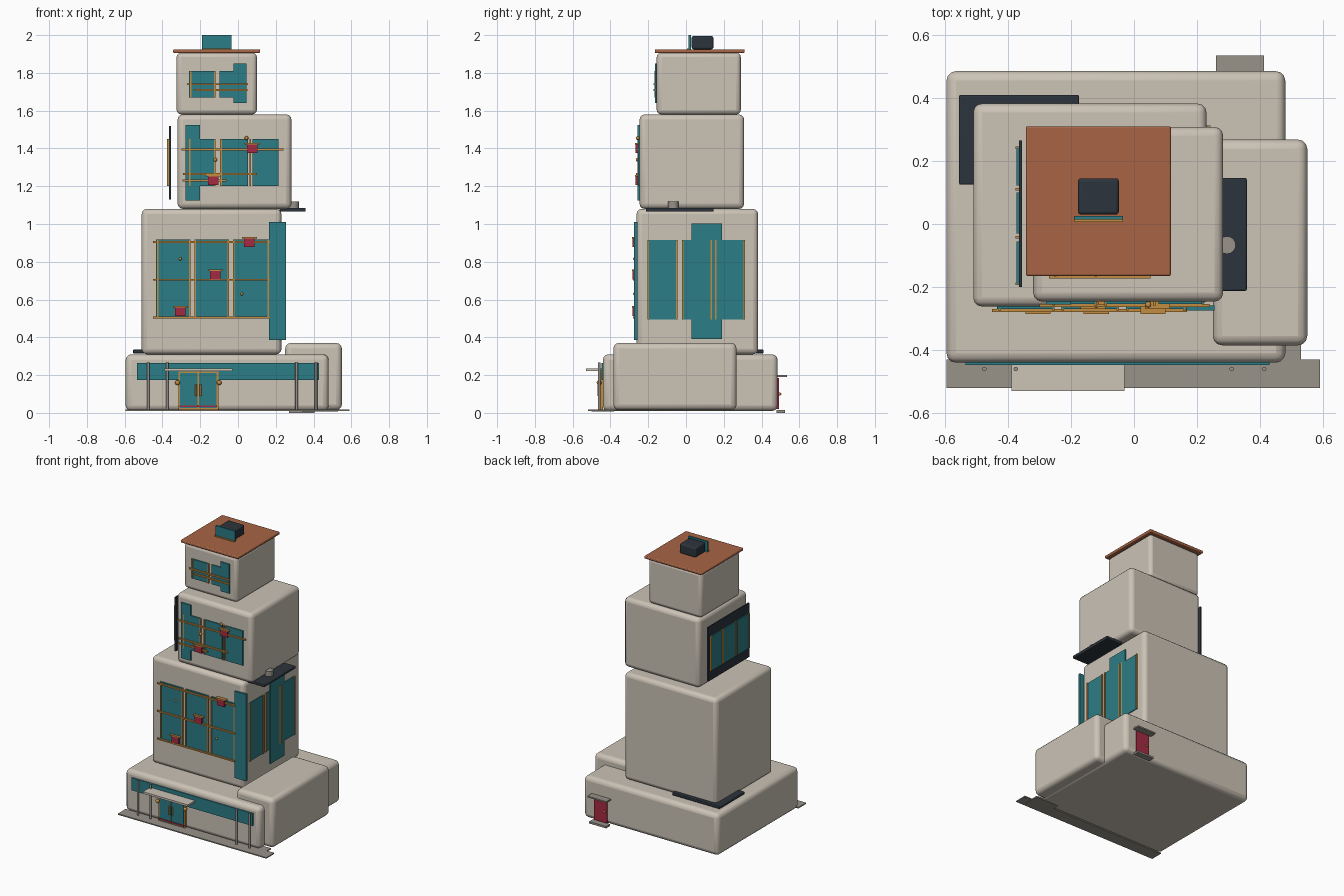
import bpy
import bmesh
import math
from mathutils import Matrix, Vector

default_cube = bpy.data.objects.get("Cube")
if default_cube:
    bpy.data.objects.remove(default_cube, do_unlink=True)


def to_linear(value):
    value /= 255
    return value / 12.92 if value <= 0.04045 else ((value + 0.055) / 1.055) ** 2.4


def make_material(name, red, green, blue):
    colour = (to_linear(red), to_linear(green), to_linear(blue), 1)
    material = bpy.data.materials.new(name)
    material.use_nodes = True
    material.diffuse_color = colour
    shader = material.node_tree.nodes["Principled BSDF"]
    shader.inputs["Base Color"].default_value = colour
    shader.inputs["Roughness"].default_value = 0.8
    return material


plaster = make_material("warm plaster", 204, 195, 182)
teal = make_material("teal glass", 44, 125, 134)
terracotta = make_material("terracotta roof", 168, 101, 69)
charcoal = make_material("charcoal metal", 44, 52, 60)
brass = make_material("brass trim", 196, 140, 66)
crimson = make_material("crimson paint", 165, 42, 66)
stone = make_material("grey stone", 152, 147, 138)


def finish(name, bm, material, bevel=0.0, segments=3):
    mesh = bpy.data.meshes.new(name)
    bm.to_mesh(mesh)
    bm.free()
    mesh.materials.append(material)
    obj = bpy.data.objects.new(name, mesh)
    bpy.context.collection.objects.link(obj)
    if bevel:
        modifier = obj.modifiers.new("rounded edges", "BEVEL")
        modifier.width = bevel
        modifier.segments = segments
    bpy.ops.object.select_all(action="DESELECT")
    bpy.context.view_layer.objects.active = obj
    obj.select_set(True)
    bpy.ops.object.shade_smooth_by_angle(angle=math.radians(35))
    return obj


def box(name, material, xs, ys, zs, bevel=0.0):
    """Box given by its low and high limits on each axis."""
    low, high = (Vector(corner) for corner in zip(xs, ys, zs))
    size = high - low
    bm = bmesh.new()
    bmesh.ops.create_cube(bm, size=1)
    bmesh.ops.transform(bm, verts=bm.verts,
                        matrix=Matrix.Translation((low + high) / 2) @ Matrix.Diagonal((*size, 1)))
    return finish(name, bm, material, bevel)


def rod(name, material, centre, radius, height):
    bm = bmesh.new()
    bmesh.ops.create_cone(bm, cap_ends=True, segments=16, radius1=radius, radius2=radius,
                          depth=height, matrix=Matrix.Translation(centre))
    return finish(name, bm, material)


def ball(name, material, centre, radius):
    bm = bmesh.new()
    bmesh.ops.create_uvsphere(bm, u_segments=12, v_segments=8, radius=radius,
                              matrix=Matrix.Translation(centre))
    return finish(name, bm, material)


def front_plate(name, material, xs, zs, wall, thick=0.008):
    """Thin plate standing proud of a front wall."""
    return box(name, material, xs, (wall - thick, wall + 0.004), zs)


def front_window(name, panes, zs, wall, mullions, rails):
    for pane in panes:
        front_plate(name + "_pane", teal, pane, zs, wall)
    for x in mullions:
        front_plate(name + "_mullion", brass, (x - 0.004, x + 0.004), zs, wall, 0.012)
    for start, end, z in rails:
        box(name + "_rail", brass, (start, end), (wall - 0.018, wall - 0.008),
            (z - 0.005, z + 0.005))


def planter(x, z, wall):
    box("planter", crimson, (x - 0.028, x + 0.028), (wall - 0.022, wall), (z - 0.025, z + 0.02))
    box("planter_rim", brass, (x - 0.04, x + 0.04), (wall - 0.024, wall), (z + 0.02, z + 0.028))


# Stacked storeys
box("ground_storey", plaster, (-0.595, 0.48), (-0.44, 0.485), (0.01, 0.31), 0.03)
box("side_annex", plaster, (0.25, 0.55), (-0.385, 0.268), (0.015, 0.37), 0.03)
box("lower_tower", plaster, (-0.51, 0.23), (-0.262, 0.382), (0.31, 1.08), 0.028)
box("middle_tower", plaster, (-0.32, 0.283), (-0.246, 0.308), (1.08, 1.58), 0.028)
box("upper_tower", plaster, (-0.325, 0.1), (-0.155, 0.29), (1.58, 1.907), 0.024)

# Roof and rooftop equipment
box("roof_slab", terracotta, (-0.343, 0.117), (-0.165, 0.31), (1.905, 1.925), 0.006)
box("roof_unit", charcoal, (-0.178, -0.048), (0.03, 0.145), (1.925, 1.995), 0.01)
box("roof_sign", teal, (-0.19, -0.035), (0.014, 0.026), (1.925, 2.0))
front_plate("roof_sign_trim", brass, (-0.19, -0.035), (1.925, 1.93), 0.014)

# Dark ledges and vent
box("rear_ledge", charcoal, (-0.555, -0.175), (0.125, 0.41), (0.315, 0.335), 0.005)
box("side_ledge", charcoal, (0.22, 0.358), (-0.212, 0.146), (1.065, 1.085), 0.005)
rod("roof_vent", stone, (0.295, -0.067, 1.1), 0.028, 0.04)

# Front windows of the lower tower
wall = -0.262
front_window("lower_window", [(-0.434, -0.256), (-0.23, -0.052), (-0.026, 0.16)], (0.5, 0.918),
             wall, [-0.426, -0.256, -0.226, -0.052, -0.022, 0.16],
             [(-0.45, 0.168, z) for z in (0.505, 0.705, 0.905)])
front_plate("corner_sign", teal, (0.165, 0.255), (0.385, 1.01), wall, 0.012)
for x, z in ((0.06, 0.903), (-0.12, 0.732), (-0.305, 0.538)):
    planter(x, z, wall)
for x, z in ((-0.305, 0.815), (0.02, 0.63)):
    ball("window_knob", brass, (x, wall - 0.01, z), 0.008)

# Front windows of the middle tower
wall = -0.246
front_window("middle_window", [(-0.277, -0.122), (-0.09, 0.052), (0.078, 0.215)], (1.2, 1.45),
             wall, [-0.255, -0.122, -0.09, 0.065],
             [(-0.3, 0.24, 1.395), (-0.29, 0.1, 1.265), (-0.295, -0.06, 1.23)])
front_plate("middle_banner", teal, (-0.277, -0.2), (1.125, 1.525), wall, 0.01)
planter(0.075, 1.402, wall)
planter(-0.13, 1.232, wall)
for x, z in ((-0.12, 1.34), (0.045, 1.455)):
    ball("window_knob", brass, (x, wall - 0.01, z), 0.01)

# Front windows of the upper tower
wall = -0.155
front_window("upper_window", [(-0.26, -0.122), (-0.098, 0.045)], (1.67, 1.81), wall,
             [-0.25, -0.122], [(-0.27, 0.052, 1.74), (-0.23, 0.05, 1.71)])
front_plate("upper_banner", teal, (-0.025, 0.045), (1.64, 1.85), wall, 0.01)

# Side windows of the lower tower
side = 0.23
for pane in ((-0.205, -0.048), (-0.02, 0.135), (0.155, 0.31)):
    box("side_pane", teal, (side - 0.004, side + 0.006), pane, (0.495, 0.915))
box("side_banner", teal, (side - 0.004, side + 0.009), (0.03, 0.19), (0.39, 1.003))
for y in (-0.2, -0.05, -0.018, 0.133, 0.158, 0.308):
    box("side_mullion", brass, (side, side + 0.012), (y - 0.004, y + 0.004), (0.495, 0.915))

# Standing window screen beside the middle tower
box("screen_panel", charcoal, (-0.365, -0.355), (-0.2, 0.265), (1.13, 1.52))
for pane in ((-0.19, -0.055), (-0.03, 0.1), (0.122, 0.242)):
    box("screen_pane", teal, (-0.373, -0.364), pane, (1.2, 1.45))
for y in (-0.19, -0.042, 0.11, 0.242):
    box("screen_mullion", brass, (-0.376, -0.364), (y - 0.004, y + 0.004), (1.2, 1.45))

# Street front: glass band, columns, canopy and pavement
wall = -0.44
front_plate("shop_glass", teal, (-0.535, 0.43), (0.175, 0.265), wall)
for x in (-0.475, -0.375, 0.31, 0.413):
    rod("column", stone, (x, -0.46, 0.143), 0.007, 0.25)
box("entrance_canopy", plaster, (-0.388, -0.03), (-0.53, -0.435), (0.222, 0.236))
box("pavement", stone, (-0.595, 0.59), (-0.52, -0.43), (0.01, 0.018))
box("pavement_corner", stone, (0.34, 0.53), (-0.5, -0.38), (0.008, 0.016))

# Entrance doors
box("door_frame", brass, (-0.316, -0.104), (-0.452, wall), (0.018, 0.218))
for centre in (-0.26, -0.16):
    front_plate("door_leaf", teal, (centre - 0.046, centre + 0.046), (0.025, 0.21), -0.45)
front_plate("door_sill", crimson, (-0.31, -0.11), (0.03, 0.04), -0.458, 0.004)
for x in (-0.32, -0.1):
    ball("door_lantern", brass, (x, -0.46, 0.16), 0.013)
for x in (-0.222, -0.198):
    rod("door_handle", brass, (x, -0.464, 0.12), 0.005, 0.06)

# Back door with hood and step
box("back_door", crimson, (0.285, 0.39), (0.48, 0.493), (0.02, 0.185))
box("back_hood", stone, (0.26, 0.413), (0.48, 0.535), (0.19, 0.2))
box("back_step", stone, (0.27, 0.405), (0.48, 0.525), (0, 0.014))
ball("back_knob", brass, (0.305, 0.497, 0.1), 0.008)
